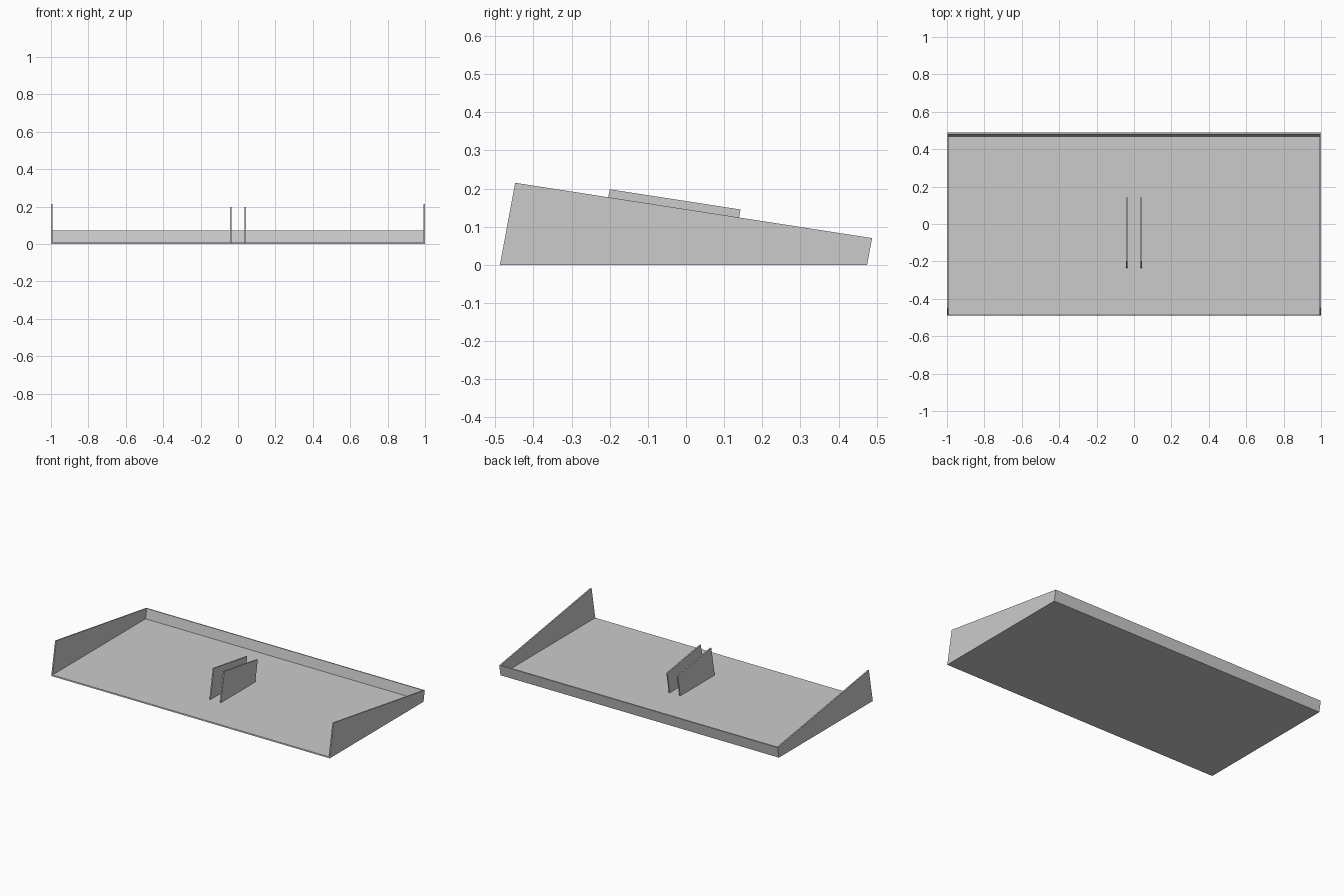
import bpy
import bmesh

cube = bpy.data.objects.get("Cube")
if cube:
    bpy.data.objects.remove(cube, do_unlink=True)

T = 0.008      # sheet thickness
LEAN = 0.186   # backward lean of the end edges

grey = bpy.data.materials.new("plain grey")
grey.use_nodes = True
colour = (0.6, 0.6, 0.6, 1)
grey.diffuse_color = colour
grey.node_tree.nodes["Principled BSDF"].inputs["Base Color"].default_value = colour


def sheet(name, profile, x0, x1):
    """Extrude a (y, z) profile from x0 to x1."""
    bm = bmesh.new()
    face = bm.faces.new([bm.verts.new((x0, y, z)) for y, z in profile])
    new = bmesh.ops.extrude_face_region(bm, geom=[face])["geom"]
    verts = [v for v in new if isinstance(v, bmesh.types.BMVert)]
    bmesh.ops.translate(bm, verts=verts, vec=(x1 - x0, 0, 0))
    bmesh.ops.recalc_face_normals(bm, faces=bm.faces)
    mesh = bpy.data.meshes.new(name)
    bm.to_mesh(mesh)
    bm.free()
    mesh.materials.append(grey)
    obj = bpy.data.objects.new(name, mesh)
    bpy.context.collection.objects.link(obj)
    return obj


# Floor panel and the low leaning back wall
sheet("floor", [(-0.488, 0), (0.475, 0), (0.475 + T * LEAN, T),
                (-0.488 + T * LEAN, T)], -1 + T, 1 - T)
sheet("back_wall", [(0.475 - T + T * LEAN, T), (0.475 + T * LEAN, T),
                    (0.488, 0.07), (0.488 - T, 0.071)], -1 + T, 1 - T)

# Tapered side walls and the pair of middle fins
side = [(-0.488, 0), (0.475, 0), (0.488, 0.07), (-0.448, 0.215)]
fin = [(-0.235, T), (0.118, T), (0.143, 0.145), (-0.2, 0.198)]
for s, label in ((1, "left"), (-1, "right")):
    sheet(label + "_side_wall", side, s * (1 - T), s)
    sheet(label + "_fin", fin, s * 0.0335, s * 0.0415)
